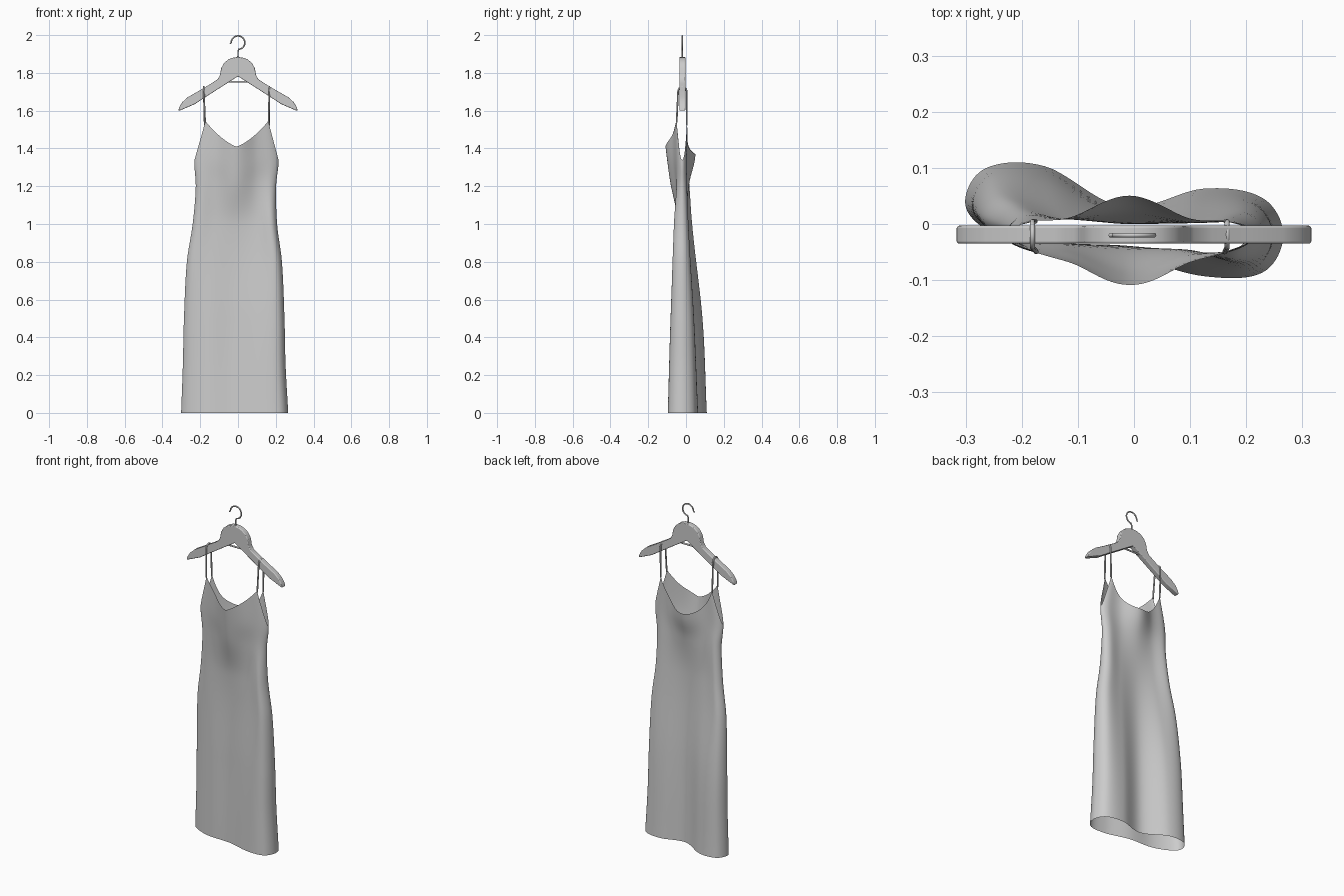
import bpy, bmesh, math

if "Cube" in bpy.data.objects:
    bpy.data.objects.remove(bpy.data.objects["Cube"])

def finish(ob, angle=40):
    bpy.ops.object.select_all(action='DESELECT')
    ob.select_set(True)
    bpy.context.view_layer.objects.active = ob
    bpy.ops.object.shade_smooth_by_angle(angle=math.radians(angle))

def mesh_object(name, bm):
    me = bpy.data.meshes.new(name)
    bm.to_mesh(me)
    bm.free()
    ob = bpy.data.objects.new(name, me)
    bpy.context.collection.objects.link(ob)
    return ob

def tube(name, pts, radius, sides=3, kind='POLY'):
    cu = bpy.data.curves.new(name, 'CURVE')
    cu.dimensions = '3D'
    cu.bevel_depth = radius
    cu.bevel_resolution = sides
    cu.use_fill_caps = True
    sp = cu.splines.new(kind)
    sp.points.add(len(pts) - 1)
    for p, co in zip(sp.points, pts):
        p.co = (*co, 1)
    ob = bpy.data.objects.new(name, cu)
    bpy.context.collection.objects.link(ob)
    return ob

def hermite(keys, z):
    """Smooth interpolation of tuples keyed by height."""
    n = len(keys)
    i = max(j for j in range(n - 1) if j == 0 or keys[j][0] <= z)
    (z0, a), (z1, b) = keys[i], keys[i + 1]
    h = z1 - z0
    t = (z - z0) / h

    def tangent(j, k):
        lo, hi = max(j - 1, 0), min(j + 1, n - 1)
        return (keys[hi][1][k] - keys[lo][1][k]) / (keys[hi][0] - keys[lo][0])
    return [(2*t**3 - 3*t*t + 1) * a[k] + (t**3 - 2*t*t + t) * h * tangent(i, k)
            + (3*t*t - 2*t**3) * b[k] + (t**3 - t*t) * h * tangent(i + 1, k)
            for k in range(len(a))]

# Dress: centre and half width by height
WIDTH = [(0, (-.0175, .2835)), (.25, (-.02, .272)), (.5, (-.02, .266)), (.8, (-.019, .2515)),
         (1.0, (-.0165, .2235)), (1.2, (-.011, .2125)), (1.34, (-.008, .2225)), (1.55, (-.006, .192))]
# Dress: depth at 12 stations (left seam, front, right seam, back)
DEPTH = [
    (0, (.04, -.01, -.05, -.058, -.093, -.087, -.02, .047, .063, .03, .103, .10)),
    (.5, (.03, -.012, -.042, -.045, -.075, -.077, -.02, .035, .04, .018, .078, .082)),
    (1.0, (.0, -.03, -.034, -.042, -.046, -.063, -.02, .012, .004, .0, .014, .032)),
    (1.22, (-.012, -.04, -.05, -.083, -.055, -.047, -.02, .004, .002, .018, .008, .016)),
    (1.34, (-.02, -.043, -.062, -.1, -.065, -.045, -.02, .002, .007, .047, .01, .004)),
    (1.55, (-.02, -.05, -.075, -.125, -.072, -.05, -.02, .005, .014, .062, .015, .005))]

def dress_point(th, z):
    c, w = hermite(WIDTH, z)
    ys = hermite(DEPTH, z)
    u = th / (math.pi / 6)
    k = math.floor(u)
    t = u - k
    a, b, d, e = (ys[(k + j) % 12] for j in (-1, 0, 1, 2))
    y = b + .5 * t * (d - a + t * (2*a - 5*b + 4*d - e + t * (3*(b - d) + e - a)))
    return (c - w * math.cos(th), y, z)

def dress_top(th):
    front = math.sin(th) >= 0
    corner, middle, power = (1.545, 1.41, 1.3) if front else (1.53, 1.37, 2.2)
    side = math.degrees(math.asin(min(1, abs(math.sin(th)))))
    if side < 30:
        return 1.34 + (corner - 1.34) * (side / 30) ** 2.4
    return middle + (corner - middle) * (abs(math.cos(th)) / math.cos(math.pi / 6)) ** power

N, ROWS = 120, 48
bm = bmesh.new()
grid = []
for i in range(N):
    th = 2 * math.pi * i / N
    top = dress_top(th)
    grid.append([bm.verts.new(dress_point(th, top * j / ROWS)) for j in range(ROWS + 1)])
for i in range(N):
    a, b = grid[i], grid[(i + 1) % N]
    for j in range(ROWS):
        bm.faces.new((a[j], b[j], b[j + 1], a[j + 1]))
finish(mesh_object("dress", bm), 60)

# Shoulder straps looped over the hanger arms
for side, x, deg in (("left", -.181, 30), ("right", .166, 150)):
    f, r = math.radians(deg), math.radians(-deg)
    front = dress_point(f, dress_top(f) - .008)
    back = dress_point(r, dress_top(r) - .008)
    arch = [(x, -.019 - .023 * math.cos(math.pi * k / 8), 1.70 + .027 * math.sin(math.pi * k / 8))
            for k in range(9)]
    tube(side + "_strap", [front] + arch + [back], .0045)

# Wooden hanger body: half outline mirrored, then extruded
HALF = [(.025, 1.881), (.05, 1.872), (.073, 1.853), (.089, 1.825), (.095, 1.79), (.107, 1.767),
        (.14, 1.745), (.2, 1.709), (.265, 1.672), (.295, 1.645), (.31, 1.62), (.317, 1.60),
        (.305, 1.602), (.23, 1.634), (.15, 1.686)]
outline = [(0, 1.884)] + HALF + [(0, 1.782)] + [(-x, z) for x, z in reversed(HALF)]
bm = bmesh.new()
face = bm.faces.new([bm.verts.new((x, -.035, z)) for x, z in outline])
res = bmesh.ops.extrude_face_region(bm, geom=[face])
bmesh.ops.translate(bm, vec=(0, .032, 0),
                    verts=[v for v in res["geom"] if isinstance(v, bmesh.types.BMVert)])
bmesh.ops.recalc_face_normals(bm, faces=bm.faces)
hanger = mesh_object("hanger_body", bm)
bev = hanger.modifiers.new("rounded_edges", 'BEVEL')
bev.width = .004
bev.segments = 3
finish(hanger)

# Cross bar under the hanger head
tube("hanger_bar", [(-.07, -.019, 1.753), (.07, -.019, 1.753)], .005)

# Metal hook
hook = [(0, -.02, 1.87), (0, -.02, 1.915), (.004, -.02, 1.925)]
hook += [(.036 * math.cos(a), -.02, 1.96 + .036 * math.sin(a))
         for a in (math.radians(-65 + 245 * k / 20) for k in range(21))]
hook.append((-.043, -.02, 1.955))
tube("hook", hook, .004)
